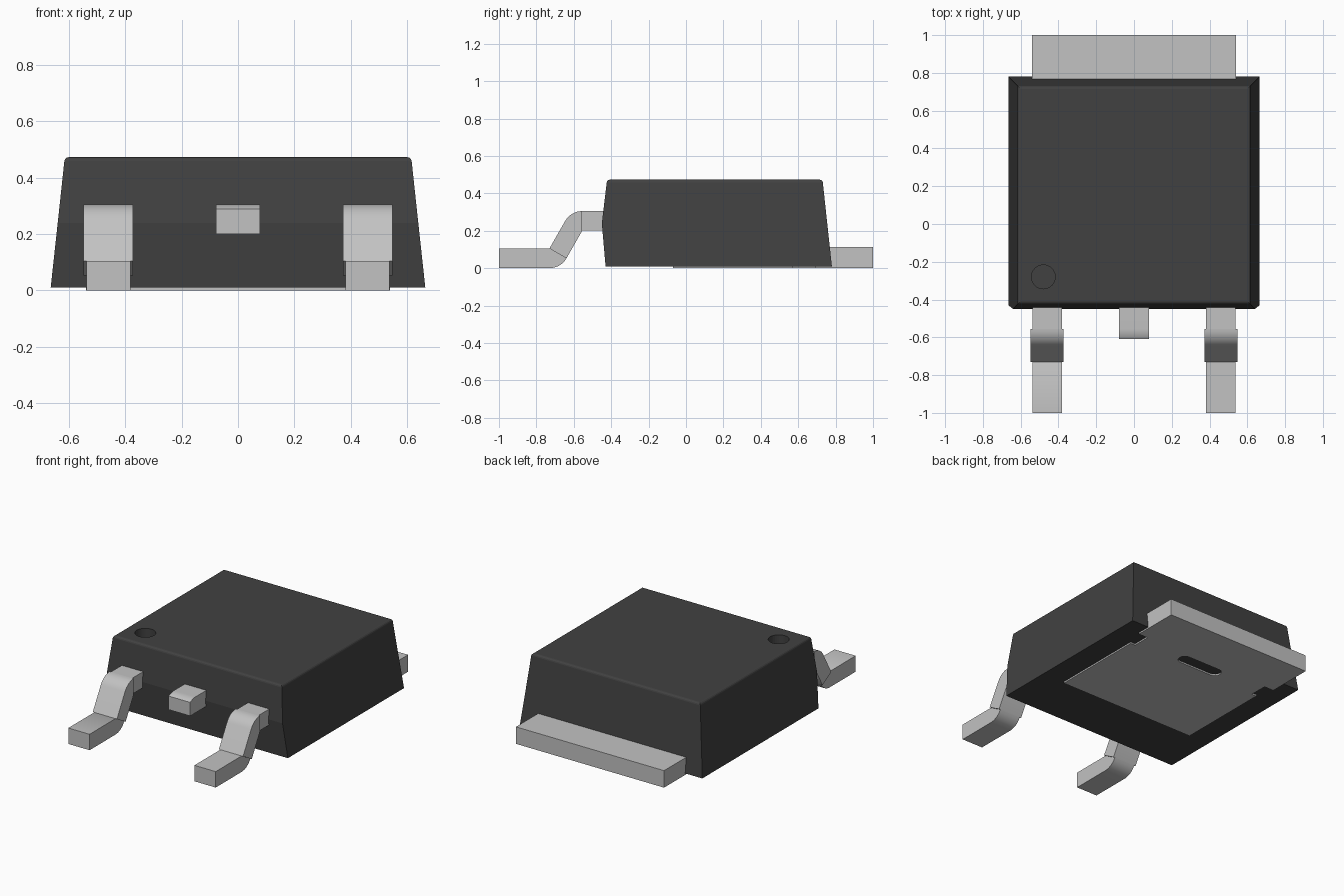
import bpy, bmesh, math

if "Cube" in bpy.data.objects:
    bpy.data.objects.remove(bpy.data.objects["Cube"], do_unlink=True)


def material(name, value):
    m = bpy.data.materials.new(name)
    m.use_nodes = True
    colour = (value, value, value, 1)
    m.diffuse_color = colour
    m.node_tree.nodes["Principled BSDF"].inputs["Base Color"].default_value = colour
    return m


BLACK = material("black plastic", 0.053)
METAL = material("tinned metal", 0.54)


def finish(name, bm, mat, smooth=False):
    bmesh.ops.recalc_face_normals(bm, faces=bm.faces)
    me = bpy.data.meshes.new(name)
    bm.to_mesh(me)
    bm.free()
    me.materials.append(mat)
    ob = bpy.data.objects.new(name, me)
    bpy.context.collection.objects.link(ob)
    if smooth:
        bpy.ops.object.select_all(action='DESELECT')
        ob.select_set(True)
        bpy.context.view_layer.objects.active = ob
        bpy.ops.object.shade_smooth_by_angle(angle=math.radians(30))
    return ob


def prism(bm, points, offset):
    """Extrude a closed 3D outline along an offset vector."""
    face = bm.faces.new([bm.verts.new(p) for p in points])
    new = bmesh.ops.extrude_face_region(bm, geom=[face])["geom"]
    bmesh.ops.translate(bm, vec=offset,
                        verts=[v for v in new if isinstance(v, bmesh.types.BMVert)])


def cut(ob, cutter):
    """Subtract the cutter for good, then remove it."""
    mod = ob.modifiers.new("cut", 'BOOLEAN')
    mod.operation, mod.solver, mod.object = 'DIFFERENCE', 'EXACT', cutter
    bpy.context.view_layer.objects.active = ob
    bpy.ops.object.modifier_apply(modifier=mod.name)
    bpy.data.objects.remove(cutter, do_unlink=True)


def arc(cy, cz, r, a0, a1, n=8):
    steps = [math.radians(a0 + (a1 - a0) * i / n) for i in range(n + 1)]
    return [(cy + r * math.cos(a), cz + r * math.sin(a)) for a in steps]


# Moulded body: tapered block with a kinked front and a softened top rim
bm = bmesh.new()
rings = []
for z, hx, front, back in [(0.01, 0.665, -0.43, 0.78),
                           (0.24, 0.64, -0.45, 0.755),
                           (0.473, 0.615, -0.422, 0.73)]:
    rings.append([bm.verts.new((x, y, z)) for x, y in
                  ((-hx, front), (hx, front), (hx, back), (-hx, back))])
for low, high in zip(rings, rings[1:]):
    for i in range(4):
        j = (i + 1) % 4
        bm.faces.new((low[i], low[j], high[j], high[i]))
bm.faces.new(rings[0][::-1])
top = bm.faces.new(rings[-1])
bmesh.ops.bevel(bm, geom=list(top.edges), offset=0.014, segments=3,
                profile=0.5, affect='EDGES')
body = finish("body", bm, BLACK)

# Round pin-one dimple in the top
bm = bmesh.new()
prism(bm, [(-0.48 + y, -0.28 + z, 0.403) for y, z in arc(0, 0, 0.063, 0, 348.75, 31)],
      (0, 0, 0.2))
cut(body, finish("dimple_cutter", bm, BLACK))

# Mounting pad and rear tab, with side notches
half = [(0.505, -0.07), (0.505, 0.57), (0.47, 0.57), (0.47, 0.69), (0.54, 0.69), (0.54, 1.0)]
outline = half + [(-x, y) for x, y in reversed(half)]
bm = bmesh.new()
prism(bm, [(x, y, 0) for x, y in outline], (0, 0, 0.112))
pad = finish("pad_and_tab", bm, METAL)

# Rounded slot through the pad
slot = arc(0.12, 0.63, 0.042, -90, 90) + arc(-0.12, 0.63, 0.042, 90, 270)
bm = bmesh.new()
prism(bm, [(x, y, -0.1) for x, y in slot], (0, 0, 0.4))
cut(pad, finish("slot_cutter", bm, METAL))

# Lead side profiles as (y, z) points
T = 0.105
UPPER, LOWER = (-0.555, 0.2), (-0.73, T)
foot = [(-1, T), (-1, 0)] + arc(*LOWER, T, 270, 330) + [LOWER]
bend = [LOWER, arc(*LOWER, T, 270, 330)[-1], UPPER] + arc(*UPPER, T, 90, 150)
shoulder = [UPPER, (-0.40, 0.2), (-0.40, 0.305), (-0.555, 0.305)]


def lead_part(bm, profile, x, half_width):
    prism(bm, [(x - half_width, y, z) for y, z in profile], (2 * half_width, 0, 0))


# Two gull-wing leads, wider along the bend
for side, x in (("left", 0.46), ("right", -0.46)):
    bm = bmesh.new()
    lead_part(bm, foot, x, 0.0775)
    lead_part(bm, bend, x, 0.088)
    lead_part(bm, shoulder, x, 0.0775)
    finish(side + "_lead", bm, METAL, smooth=True)

# Cropped centre lead, cut off where the bend begins
bm = bmesh.new()
stub = [(-0.61, 0.2), (-0.40, 0.2), (-0.40, 0.305)] + arc(*UPPER, T, 90, 121.6, 5)
lead_part(bm, stub, 0, 0.0785)
finish("centre_lead", bm, METAL, smooth=True)
